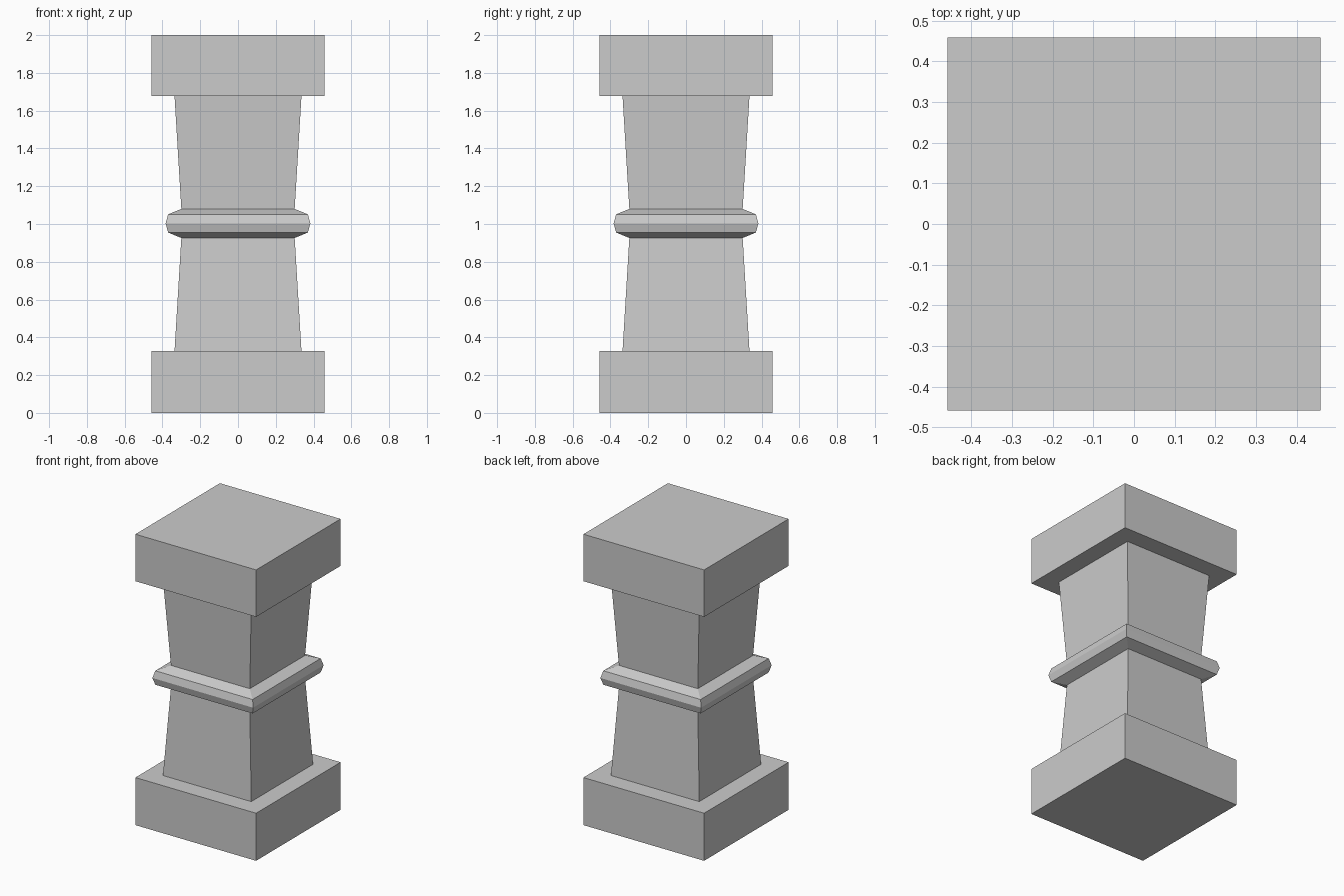
import bpy
import bmesh

cube = bpy.data.objects.get("Cube")
if cube:
    bpy.data.objects.remove(cube, do_unlink=True)

stone = bpy.data.materials.new("grey stone")
stone.use_nodes = True
grey = (0.6, 0.6, 0.6, 1)
stone.diffuse_color = grey
stone.node_tree.nodes["Principled BSDF"].inputs["Base Color"].default_value = grey


def square_loft(name, profile):
    """Stack square rings of (half width, height) and close both ends."""
    bm = bmesh.new()
    corners = ((-1, -1), (1, -1), (1, 1), (-1, 1))
    rings = [[bm.verts.new((x * r, y * r, z)) for x, y in corners] for r, z in profile]
    for low, high in zip(rings, rings[1:]):
        for i in range(4):
            j = (i + 1) % 4
            bm.faces.new((low[i], low[j], high[j], high[i]))
    bm.faces.new(rings[0][::-1])
    bm.faces.new(rings[-1])
    mesh = bpy.data.meshes.new(name)
    bm.to_mesh(mesh)
    bm.free()
    mesh.materials.append(stone)
    obj = bpy.data.objects.new(name, mesh)
    bpy.context.collection.objects.link(obj)


# Square blocks at both ends
BLOCK, SHAFT, WAIST = 0.459, 0.336, 0.30
square_loft("base_block", [(BLOCK, 0), (BLOCK, 0.327)])
square_loft("top_block", [(BLOCK, 1.677), (BLOCK, 2)])

# Tapered shafts meeting the band at the waist
square_loft("lower_shaft", [(SHAFT, 0.327), (WAIST, 0.926)])
square_loft("upper_shaft", [(WAIST, 1.08), (SHAFT, 1.677)])

# Faceted band around the waist
square_loft("waist_band", [(WAIST, 0.926), (0.37, 0.955), (0.383, 1.003),
                           (0.37, 1.051), (WAIST, 1.08)])
